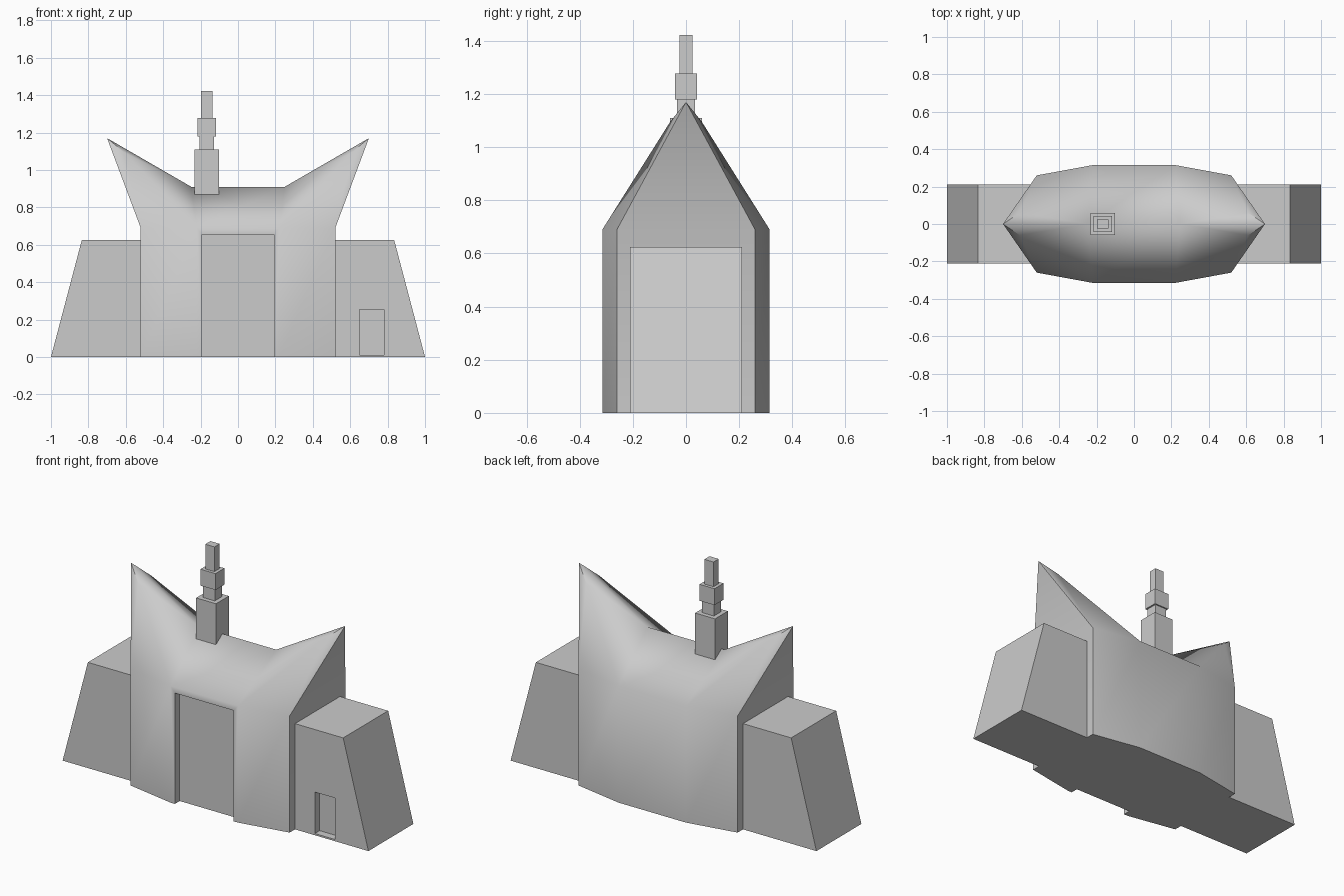
import bpy, bmesh, math

if "Cube" in bpy.data.objects:
    bpy.data.objects.remove(bpy.data.objects["Cube"])


def mesh_object(name, verts, faces):
    me = bpy.data.meshes.new(name)
    bm = bmesh.new()
    vs = [bm.verts.new(v) for v in verts]
    for f in faces:
        bm.faces.new([vs[i] for i in f])
    bmesh.ops.recalc_face_normals(bm, faces=bm.faces)
    bm.to_mesh(me)
    bm.free()
    ob = bpy.data.objects.new(name, me)
    bpy.context.collection.objects.link(ob)
    return ob


def box(name, x0, x1, y0, y1, z0, z1):
    v = [(x, y, z) for z in (z0, z1) for x, y in ((x0, y0), (x1, y0), (x1, y1), (x0, y1))]
    return mesh_object(name, v, [(3, 2, 1, 0), (4, 5, 6, 7)] +
                       [(i, (i + 1) % 4, (i + 1) % 4 + 4, i + 4) for i in range(4)])


def cut(ob, name, *size):
    cutter = box(name, *size)
    cutter.hide_render = True
    cutter.hide_set(True)
    cutter.display_type = 'WIRE'
    mod = ob.modifiers.new("recess", 'BOOLEAN')
    mod.operation = 'DIFFERENCE'
    mod.object = cutter
    mod.solver = 'EXACT'


# main hall: eight-sided walls and a sagging ridge with two horn tips
plan = [(-.52, -.26), (-.22, -.315), (.22, -.315), (.52, -.26)]
plan += [(-x, -y) for x, y in plan]
verts = [(x, y, z) for z in (0, .69) for x, y in plan]
verts += [(-.70, 0, 1.17), (-.25, 0, .91), (.25, 0, .91), (.70, 0, 1.17)]      # 16-19
verts += [(-.61, -.06, 1.095), (.61, -.06, 1.095), (.61, .06, 1.095), (-.61, .06, 1.095)]  # 20-23
faces = [tuple(range(7, -1, -1))]
faces += [(i, (i + 1) % 8, (i + 1) % 8 + 8, i + 8) for i in range(8)]
faces += [(9, 10, 18, 17), (13, 14, 17, 18)]
faces += [(11, 12, 19), (15, 8, 16)]
# each roof corner: tip, ridge end, outer eave, inner eave, bulge point
for tip, ridge, outer, inner, bulge in ((16, 17, 8, 9, 20), (19, 18, 11, 10, 21),
                                        (19, 18, 12, 13, 22), (16, 17, 15, 14, 23)):
    faces += [(tip, ridge, bulge), (ridge, inner, bulge),
              (tip, bulge, outer), (bulge, inner, outer)]
hall = mesh_object("main_hall", verts, faces)
bpy.context.view_layer.objects.active = hall
hall.select_set(True)
bpy.ops.object.shade_smooth_by_angle(angle=math.radians(60))
hall.select_set(False)

# recessed front doorway
cut(hall, "doorway_cutter", -.192, .192, -.5, -.27, -.1, .655)

# side wings with sloping outer walls
for s, name in ((-1, "left_wing"), (1, "right_wing")):
    prof = [(.5 * s, 0), (1.0 * s, 0), (.835 * s, .625), (.5 * s, .625)]
    v = [(x, y, z) for y in (-.21, .21) for x, z in prof]
    wing = mesh_object(name, v, [(0, 1, 2, 3), (7, 6, 5, 4)] +
                       [(i, i + 4, (i + 1) % 4 + 4, (i + 1) % 4) for i in range(4)])
    # small recessed side door
    if s > 0:
        cut(wing, "side_door_cutter", .65, .78, -.4, -.165, .01, .255)

# stacked chimney
cx = -.167
for name, hx, hy, z0, z1 in (("chimney_base", .065, .06, .84, 1.11),
                             ("chimney_neck", .039, .034, 1.11, 1.18),
                             ("chimney_collar", .049, .042, 1.18, 1.277),
                             ("chimney_top", .03, .024, 1.277, 1.423)):
    box(name, cx - hx, cx + hx, -hy, hy, z0, z1)
